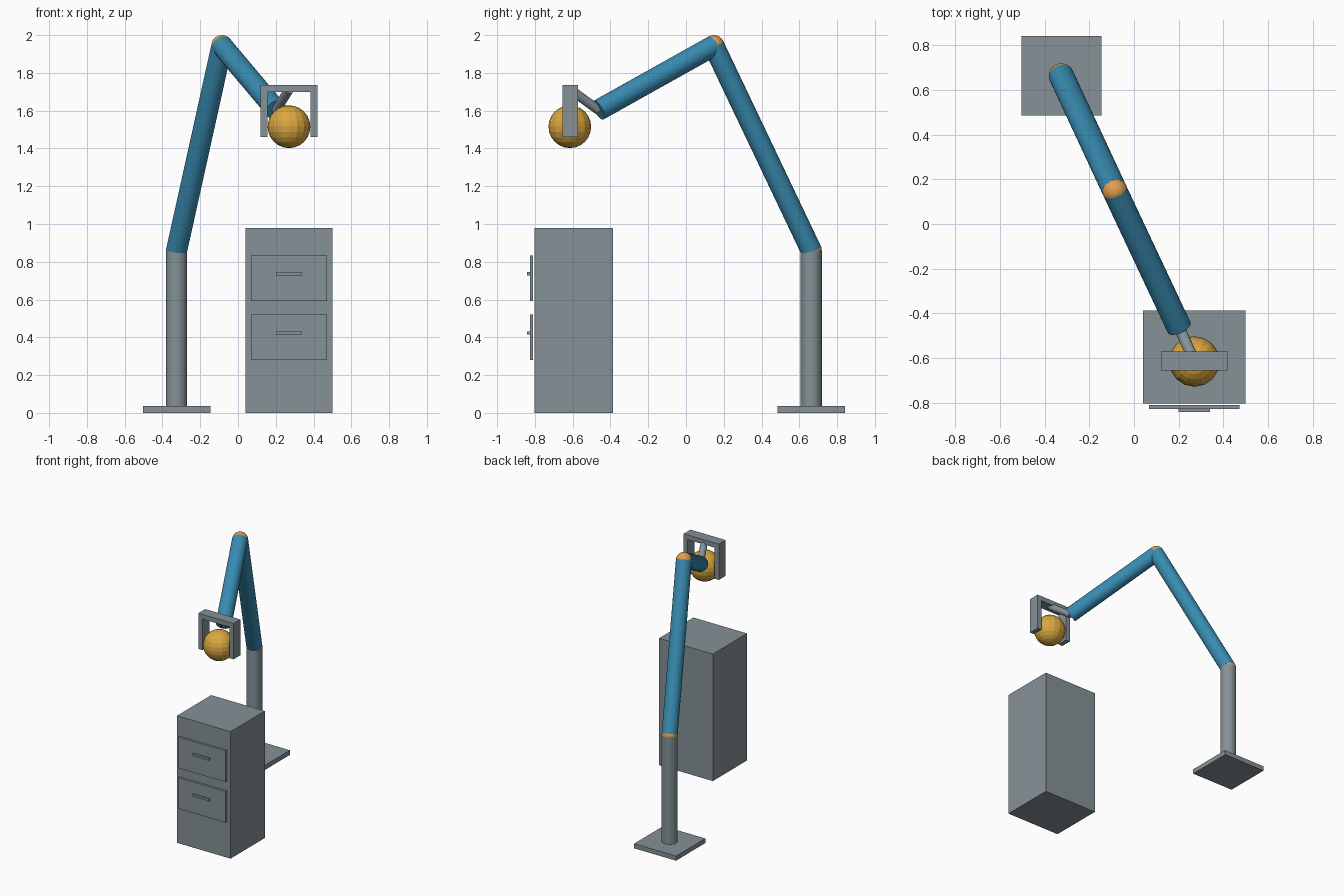
import bpy
from mathutils import Vector

if "Cube" in bpy.data.objects:
    bpy.data.objects.remove(bpy.data.objects["Cube"])


def material(name, rgb):
    m = bpy.data.materials.new(name)
    m.diffuse_color = (*rgb, 1)
    m.use_nodes = True
    m.node_tree.nodes["Principled BSDF"].inputs["Base Color"].default_value = m.diffuse_color
    return m


GREY = material("steel grey", (0.235, 0.285, 0.31))
BLUE = material("arm blue", (0.04, 0.26, 0.44))
ORANGE = material("joint orange", (0.73, 0.345, 0.08))
GOLD = material("ball gold", (0.70, 0.39, 0.05))


def finish(name, mat):
    ob = bpy.context.object
    ob.name = name
    ob.data.materials.append(mat)
    return ob


def box(name, lo, hi, mat):
    lo, hi = Vector(lo), Vector(hi)
    bpy.ops.mesh.primitive_cube_add(size=1, location=(lo + hi) / 2)
    bpy.context.object.scale = hi - lo
    return finish(name, mat)


def rod(name, a, b, radius, mat, sides=32):
    a, b = Vector(a), Vector(b)
    d = b - a
    bpy.ops.mesh.primitive_cylinder_add(
        vertices=sides, radius=radius, depth=d.length, location=(a + b) / 2,
        rotation=d.to_track_quat('Z', 'Y').to_euler())
    return finish(name, mat)


def ball(name, centre, radius, mat, segments, rings):
    bpy.ops.mesh.primitive_uv_sphere_add(
        segments=segments, ring_count=rings, radius=radius, location=centre)
    return finish(name, mat)


# Stand and jointed arm
shoulder = (-0.325, 0.663, 0.86)
elbow = (-0.085, 0.147, 1.944)
wrist = (0.202, -0.463, 1.603)
R = 0.056
box("base_plate", (-0.504, 0.485, 0), (-0.146, 0.841, 0.036), GREY)
rod("column", (-0.325, 0.663, 0.036), shoulder, R, GREY)
rod("lower_arm", shoulder, elbow, R, BLUE)
rod("upper_arm", elbow, wrist, R, BLUE)
ball("shoulder_joint", shoulder, R, ORANGE, 32, 16)
ball("elbow_joint", elbow, R, ORANGE, 32, 16)

# Wrist and gripper
rod("wrist_rod", wrist, (0.27, -0.613, 1.712), 0.025, GREY, 24)
box("gripper_bar", (0.12, -0.655, 1.70), (0.42, -0.571, 1.736), GREY)
for side, x in (("left", 0.12), ("right", 0.385)):
    box(side + "_gripper_finger", (x, -0.655, 1.46), (x + 0.035, -0.571, 1.70), GREY)
ball("held_ball", (0.27, -0.615, 1.515), 0.113, GOLD, 16, 12)

# Cabinet with two drawers, each a front panel and a handle
box("cabinet", (0.041, -0.803, 0), (0.499, -0.386, 0.98), GREY)
for level, z in (("lower", 0.28), ("upper", 0.593)):
    box(level + "_drawer", (0.068, -0.827, z), (0.472, -0.81, z + 0.24), GREY)
    box(level + "_handle", (0.2, -0.842, z + 0.135), (0.34, -0.827, z + 0.152), GREY)
